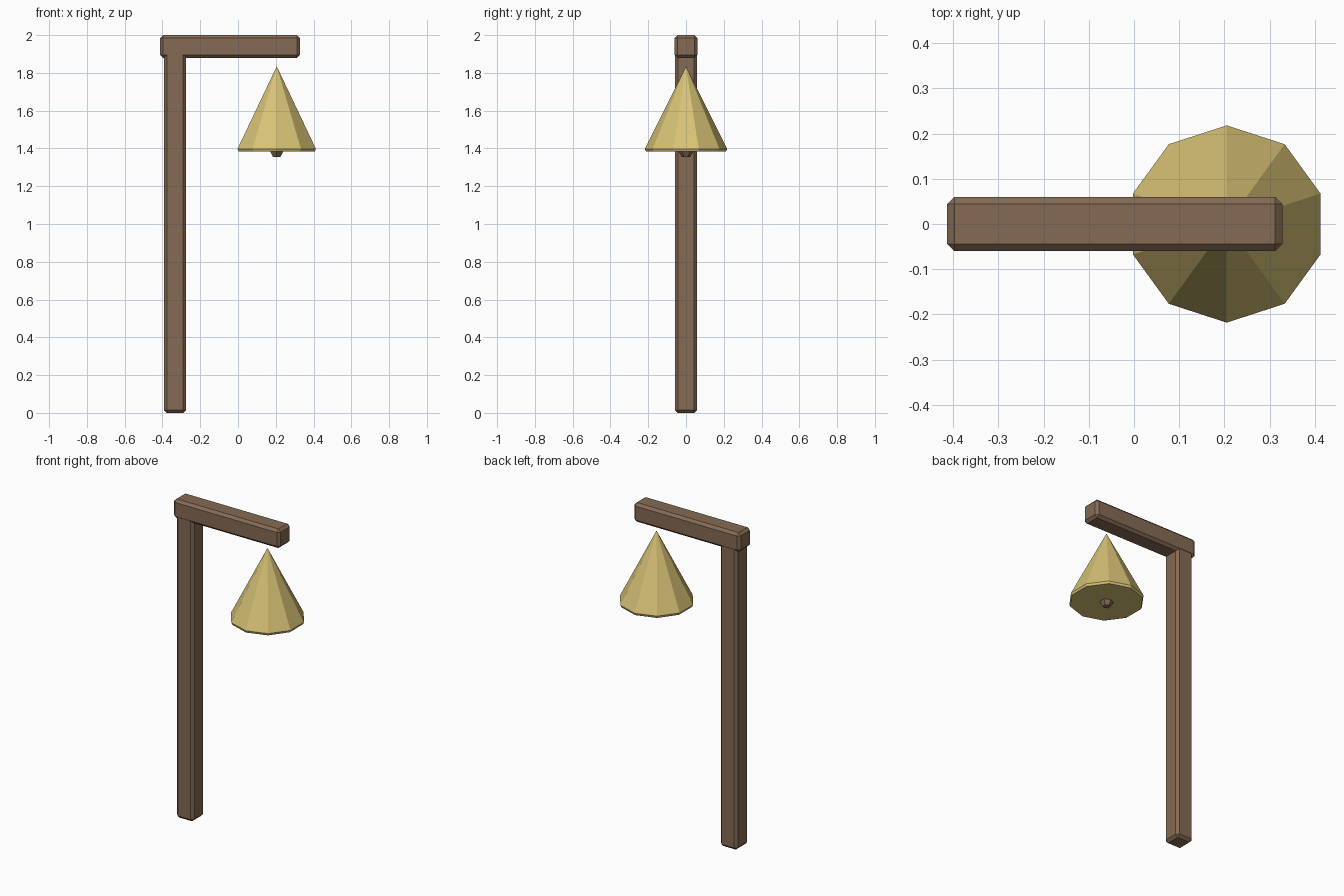
import bpy, bmesh, math

if "Cube" in bpy.data.objects:
    bpy.data.objects.remove(bpy.data.objects["Cube"])


def material(name, rgb):
    m = bpy.data.materials.new(name)
    m.diffuse_color = (*rgb, 1)
    m.use_nodes = True
    m.node_tree.nodes["Principled BSDF"].inputs["Base Color"].default_value = m.diffuse_color
    return m


wood = material("brown wood", (0.235, 0.147, 0.088))
gold = material("pale gold", (0.68, 0.54, 0.18))


def add_object(name, bm, mat):
    mesh = bpy.data.meshes.new(name)
    bmesh.ops.recalc_face_normals(bm, faces=bm.faces)
    bm.to_mesh(mesh)
    bm.free()
    mesh.materials.append(mat)
    obj = bpy.data.objects.new(name, mesh)
    bpy.context.collection.objects.link(obj)
    return obj


def timber(name, lo, hi, bevel=0.016):
    """Chamfered box between two corners."""
    bm = bmesh.new()
    bmesh.ops.create_cube(bm, size=1)
    for v in bm.verts:
        v.co = [(a + b) / 2 + c * (b - a) for a, b, c in zip(lo, hi, v.co)]
    bmesh.ops.bevel(bm, geom=bm.edges[:], offset=bevel, segments=1, affect='EDGES')
    return add_object(name, bm, wood)


def lathe(name, profile, sides, x, mat):
    """Flat-sided turned solid from (radius, z) points; radius 0 is a tip."""
    bm = bmesh.new()
    rings = []
    for r, z in profile:
        count = sides if r else 1
        angles = [math.pi / 2 + math.tau * i / sides for i in range(count)]
        rings.append([bm.verts.new((x + r * math.cos(a), r * math.sin(a), z)) for a in angles])
    for a, b in zip(rings, rings[1:]):
        for i in range(sides):
            j = (i + 1) % sides
            quad = [a[i % len(a)], a[j % len(a)], b[j % len(b)], b[i % len(b)]]
            bm.faces.new(list(dict.fromkeys(quad)))
    for ring in (rings[0], rings[-1]):
        if len(ring) > 1:
            bm.faces.new(ring)
    return add_object(name, bm, mat)


# Wooden gallows-shaped stand
timber("post", (-0.393, -0.059, 0), (-0.274, 0.059, 1.91))
timber("beam", (-0.413, -0.06, 1.88), (0.328, 0.06, 2.0))

# Hanging ten-sided bell with a narrow chamfered rim
lathe("bell", [(0, 1.835), (0.218, 1.398), (0.212, 1.384)], 10, 0.205, gold)

# Clapper peeking out below the bell
lathe("clapper", [(0.022, 1.425), (0.044, 1.39), (0.022, 1.355)], 6, 0.205, wood)
